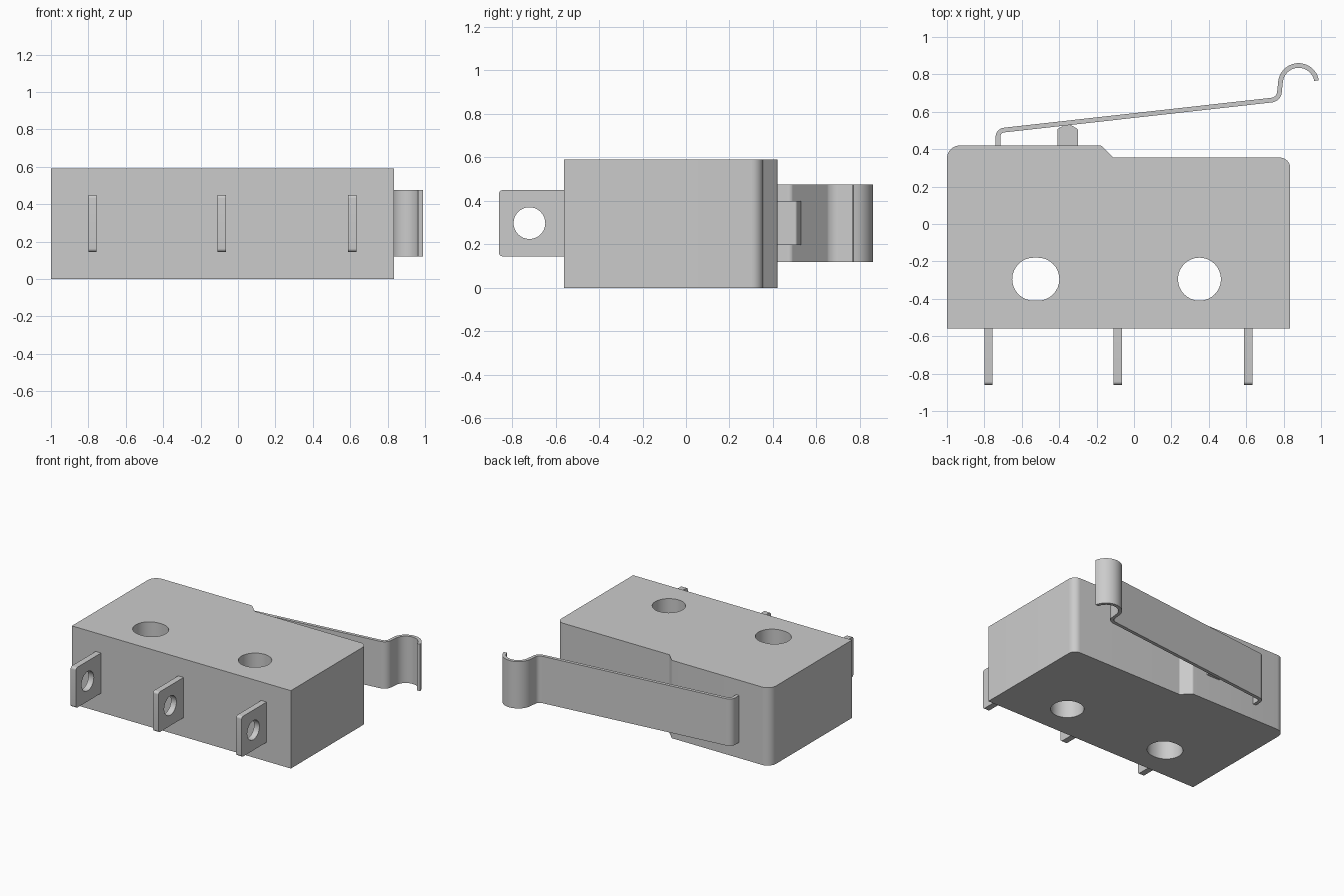
import bpy, bmesh
from math import sin, cos, radians, tan, pi
from mathutils import Vector, Matrix

if "Cube" in bpy.data.objects:
    bpy.data.objects.remove(bpy.data.objects["Cube"])

GREY = (0.6, 0.6, 0.6, 1)
grey = bpy.data.materials.new("plain_grey")
grey.use_nodes = True
grey.diffuse_color = GREY
grey.node_tree.nodes["Principled BSDF"].inputs["Base Color"].default_value = GREY


def arc(cx, cy, r, a0, a1, n=16):
    """Points along an arc, angles in degrees."""
    angles = [radians(a0 + (a1 - a0) * i / n) for i in range(n + 1)]
    return [Vector((cx + r * cos(a), cy + r * sin(a))) for a in angles]


def rounded(corners, n=8):
    """Polygon from (x, y, radius) corners, filleted where radius > 0."""
    pts = []
    for i, (x, y, r) in enumerate(corners):
        p = Vector((x, y))
        if r == 0:
            pts.append(p)
            continue
        u = (Vector(corners[i - 1][:2]) - p).normalized()
        v = (Vector(corners[(i + 1) % len(corners)][:2]) - p).normalized()
        half = u.angle(v) / 2
        centre = p + (u + v).normalized() * (r / sin(half))
        start = p + u * (r / tan(half)) - centre
        end = p + v * (r / tan(half)) - centre
        turn = end.angle_signed(start)
        pts += [centre + Matrix.Rotation(turn * k / n, 2) @ start for k in range(n + 1)]
    return pts


def slot(cx, cy, r, stretch=0.0):
    """Round hole, optionally lengthened along x."""
    return arc(cx + stretch, cy, r, -90, 90) + arc(cx - stretch, cy, r, 90, 270)


def plate(name, outlines, low, high, turn=Matrix.Identity(4)):
    """Extrude an outline with holes between two heights."""
    curve = bpy.data.curves.new(name, 'CURVE')
    curve.dimensions = '2D'
    curve.fill_mode = 'BOTH'
    curve.extrude = (high - low) / 2
    for pts in outlines:
        spline = curve.splines.new('POLY')
        spline.points.add(len(pts) - 1)
        for sp, p in zip(spline.points, pts):
            sp.co = (p.x, p.y, 0, 1)
        spline.use_cyclic_u = True
    obj = bpy.data.objects.new(name, curve)
    bpy.context.collection.objects.link(obj)
    bpy.ops.object.select_all(action='DESELECT')
    obj.select_set(True)
    bpy.context.view_layer.objects.active = obj
    bpy.ops.object.convert(target='MESH')
    obj = bpy.context.object
    bm = bmesh.new()
    bm.from_mesh(obj.data)
    bmesh.ops.remove_doubles(bm, verts=bm.verts, dist=1e-5)
    bm.transform(turn @ Matrix.Translation((0, 0, (low + high) / 2)))
    bmesh.ops.recalc_face_normals(bm, faces=bm.faces)
    bm.to_mesh(obj.data)
    bm.free()
    obj.data.materials.clear()
    obj.data.materials.append(grey)
    bpy.ops.object.shade_smooth_by_angle(angle=radians(30))
    return obj


# Housing with stepped back edge and two mounting holes
housing = rounded([(-1, -0.56, 0), (0.835, -0.56, 0), (0.835, 0.355, 0.055),
                   (-0.11, 0.355, 0.01), (-0.175, 0.42, 0.02), (-1, 0.42, 0.07)])
plate("housing", [housing, slot(-0.525, -0.295, 0.115, 0.011),
                  slot(0.35, -0.295, 0.115)], 0, 0.59)

# Plunger with a domed tip
plunger = rounded([(-0.41, 0.4, 0), (-0.3, 0.4, 0), (-0.3, 0.507, 0.01),
                   (-0.355, 0.54, 0.06), (-0.41, 0.507, 0.01)])
plate("plunger", [plunger], 0.197, 0.4)

# Bent spring lever: a strip of even thickness following three bends
half = 0.0125
slope = 6.34
bends = [(-0.69, 0.465, 0.0375, 180, 90 + slope),
         (0.73, 0.71, 0.048, slope - 90, 0),
         (0.88, 0.75, 0.0975, 180, 10)]
foot = Vector((-0.7275, 0.41))
left, right = [foot - Vector((half, 0))], [foot + Vector((half, 0))]
for cx, cy, r, a0, a1 in bends:
    side = half if a1 < a0 else -half
    left += arc(cx, cy, r + side, a0, a1)
    right += arc(cx, cy, r - side, a0, a1)
plate("lever", [left + right[::-1]], 0.12, 0.475)

# Three solder terminals, standing in the side plane
to_side = Matrix(((0, 0, 1, 0), (1, 0, 0, 0), (0, 1, 0, 0), (0, 0, 0, 1)))
tab = rounded([(-0.86, 0.145, 0.018), (-0.55, 0.145, 0),
               (-0.55, 0.45, 0), (-0.86, 0.45, 0.018)])
for label, x in (("right", -0.778), ("middle", -0.086), ("left", 0.61)):
    plate(label + "_terminal", [tab, slot(-0.72, 0.298, 0.073)],
          x - 0.0225, x + 0.0225, to_side)
